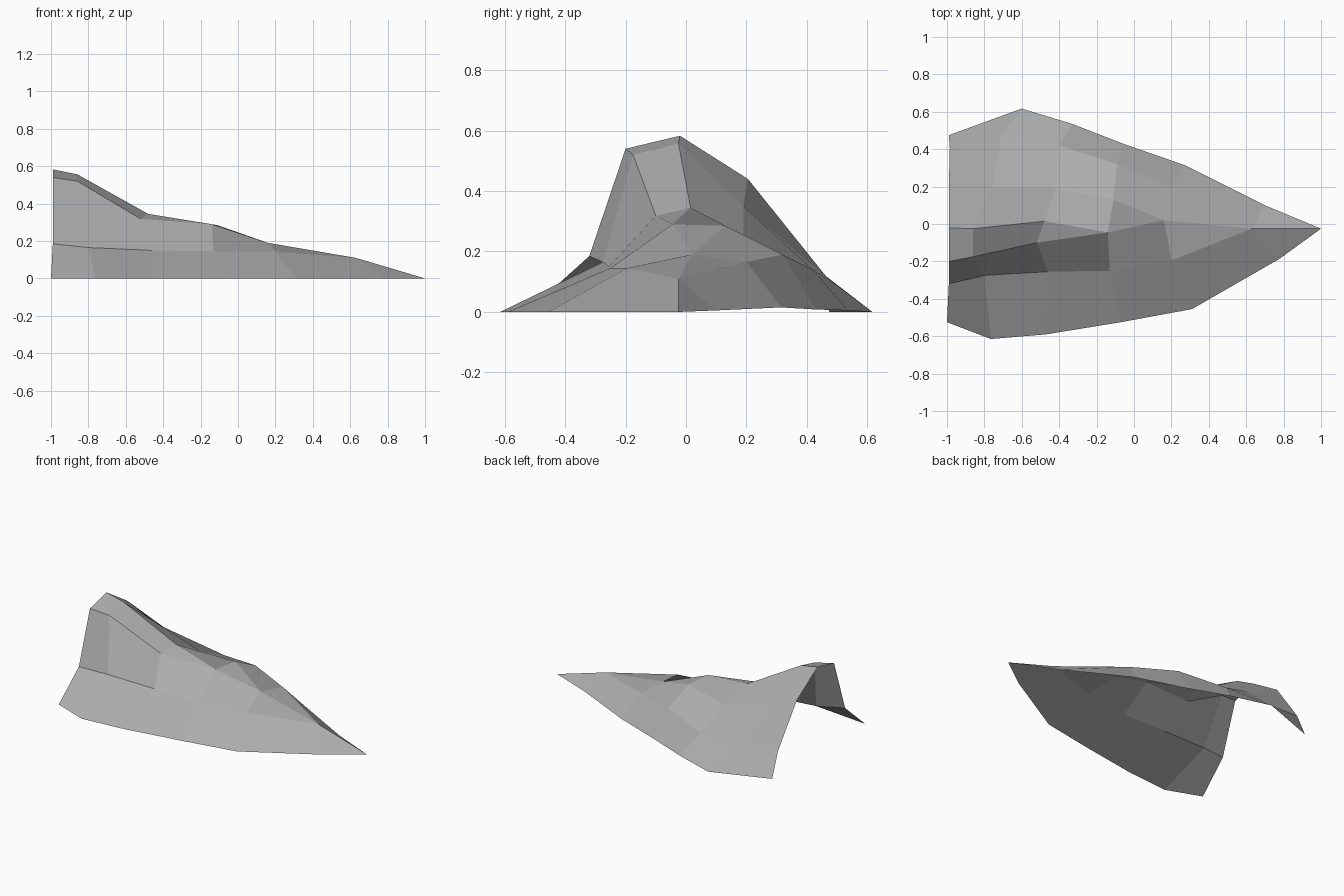
import bpy
import bmesh
from mathutils import Vector

default_cube = bpy.data.objects.get("Cube")
if default_cube:
    bpy.data.objects.remove(default_cube, do_unlink=True)


def make_material(name, level):
    """One plain matte grey, shown alike in viewport and render."""
    material = bpy.data.materials.new(name)
    material.use_nodes = True
    colour = (level, level, level, 1)
    material.diffuse_color = colour
    shader = material.node_tree.nodes["Principled BSDF"]
    shader.inputs["Base Color"].default_value = colour
    shader.inputs["Roughness"].default_value = 1
    return material


def loft_open_shell(name, rails, material):
    """Join neighbouring rails with faces; shared points make triangles."""
    mesh = bmesh.new()
    known = {}

    def vertex(point):
        if point not in known:
            known[point] = mesh.verts.new(Vector(point))
        return known[point]

    for lower, upper in zip(rails, rails[1:]):
        for station in range(len(lower) - 1):
            corners = [lower[station], lower[station + 1],
                       upper[station + 1], upper[station]]
            # Drop repeated corners where rails run together
            corners = list(dict.fromkeys(corners))
            if len(corners) > 2:
                mesh.faces.new([vertex(corner) for corner in corners])

    mesh.normal_update()
    data = bpy.data.meshes.new(name)
    mesh.to_mesh(data)
    mesh.free()
    data.materials.append(material)
    shell = bpy.data.objects.new(name, data)
    bpy.context.collection.objects.link(shell)
    return shell


# Shared points where the ridges run together towards the tip
tip = (1, -.025, 0)
tip_ridge = (.63, -.025, .11)
saddle = (-.14, -.045, .29)
shoulder = (.16, .02, .19)

# Ground edge along the front
front_hem = [(-1, -.525, 0), (-.765, -.615, 0), (-.47, -.59, 0),
             (-.07, -.525, 0), (.31, -.455, 0), (.78, -.185, 0), tip]

# Crease between the front skirt and the steep wall
front_crease = [(-.99, -.32, .185), (-.8, -.275, .165), (-.46, -.255, .15),
                (-.13, -.25, .145), (.2, -.195, .145), tip_ridge, tip]

# Front and back edges of the crown strip
crown_front = [(-.99, -.2, .54), (-.86, -.175, .52), (-.52, -.1, .318),
               saddle, shoulder, tip_ridge, tip]
crown_back = [(-.99, -.02, .583), (-.86, -.025, .557), (-.48, .015, .345),
              saddle, shoulder, tip_ridge, tip]

# Rear slope: upper break, lower break, then ground edge
rear_upper = [(-.99, .205, .44), (-.76, .19, .35), (-.42, .19, .25),
              (-.11, .13, .285), shoulder, tip_ridge, tip]
rear_lower = [(-.985, .405, .163), (-.71, .47, .11), (-.4, .42, .14),
              (-.09, .32, .19), (.2, .2, .165), tip_ridge, tip]
rear_hem = [(-.99, .475, 0), (-.6, .617, 0), (-.33, .535, .005),
            (-.06, .43, .008), (.27, .315, .015), (.7, .1, .005), tip]

stone = make_material("stone grey", .42)
loft_open_shell("rock_shell",
                [front_hem, front_crease, crown_front, crown_back,
                 rear_upper, rear_lower, rear_hem], stone)
